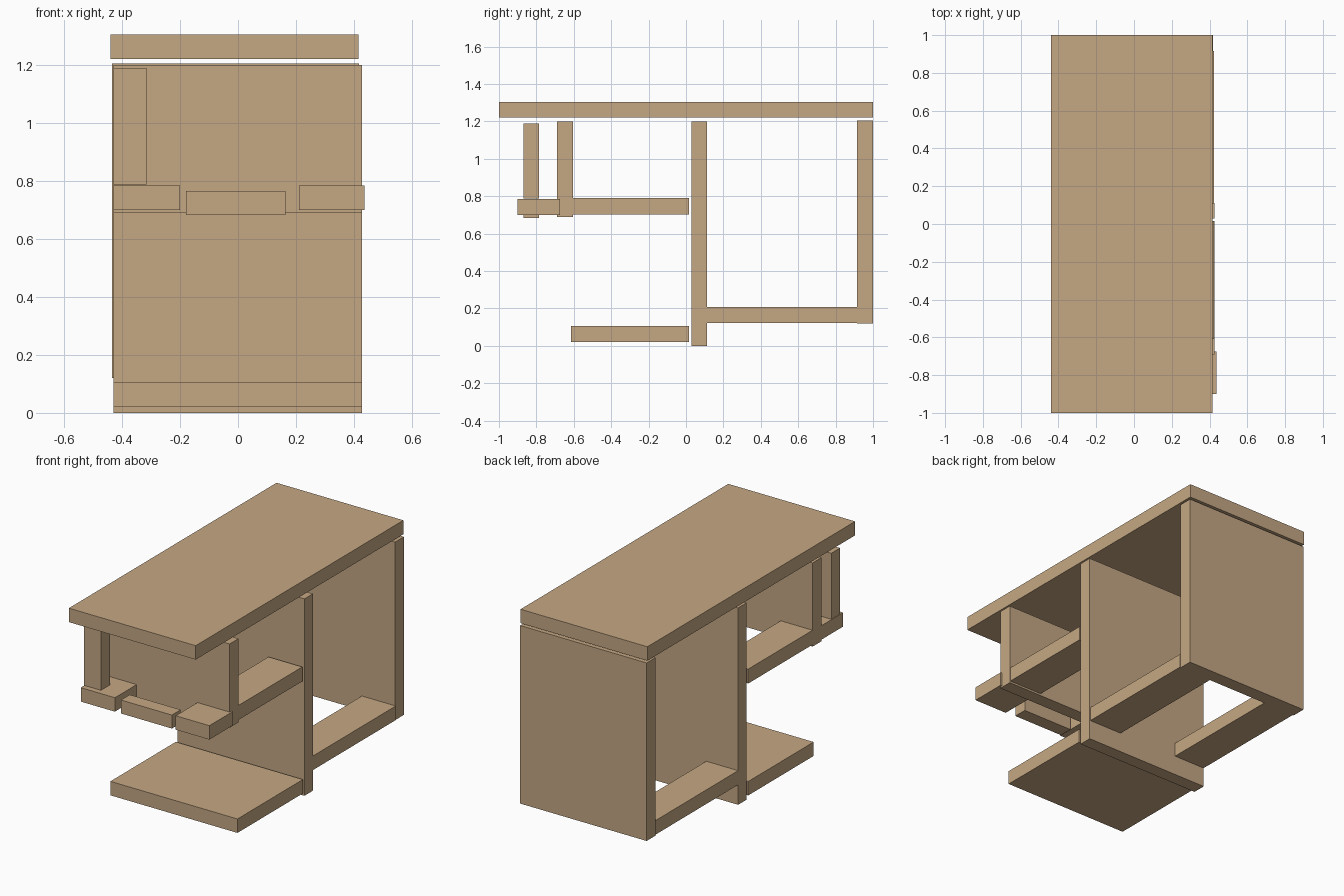
import bpy

if "Cube" in bpy.data.objects:
    bpy.data.objects.remove(bpy.data.objects["Cube"])

wood = bpy.data.materials.new("wood")
wood.diffuse_color = (0.56, 0.39, 0.23, 1)
wood.use_nodes = True
wood.node_tree.nodes["Principled BSDF"].inputs["Base Color"].default_value = wood.diffuse_color


def board(name, x, y, z):
    """Box spanning the given (min, max) ranges."""
    bpy.ops.mesh.primitive_cube_add(size=1, location=[sum(r) / 2 for r in (x, y, z)])
    ob = bpy.context.object
    ob.name = name
    ob.scale = [r[1] - r[0] for r in (x, y, z)]
    bpy.ops.object.transform_apply(location=False, rotation=False, scale=True)
    ob.data.materials.append(wood)
    return ob


# Desk top and upright panels
board("desk_top", (-0.44, 0.415), (-1, 1), (1.22, 1.305))
board("end_panel", (-0.435, 0.418), (0.915, 1), (0.12, 1.205))
board("middle_panel", (-0.43, 0.427), (0.03, 0.112), (0, 1.2))
board("front_panel", (-0.43, 0.427), (-0.69, -0.605), (0.69, 1.2))

# Bottom shelf
board("bottom_shelf", (-0.43, 0.427), (-0.615, 0.015), (0.02, 0.105))

# Paired rails and front blocks on each side
for side, x in (("left", (-0.43, -0.215)), ("right", (0.195, 0.423))):
    board(side + "_lower_rail", x, (0.112, 0.915), (0.122, 0.208))
    board(side + "_upper_rail", x, (-0.605, 0.015), (0.702, 0.79))
for side, x in (("left", (-0.43, -0.2)), ("right", (0.21, 0.437))):
    board(side + "_front_block", x, (-0.9, -0.675), (0.7, 0.785))

# Centre block and single front post
board("centre_block", (-0.18, 0.163), (-0.87, -0.785), (0.683, 0.765))
board("front_post", (-0.43, -0.315), (-0.87, -0.785), (0.788, 1.19))
